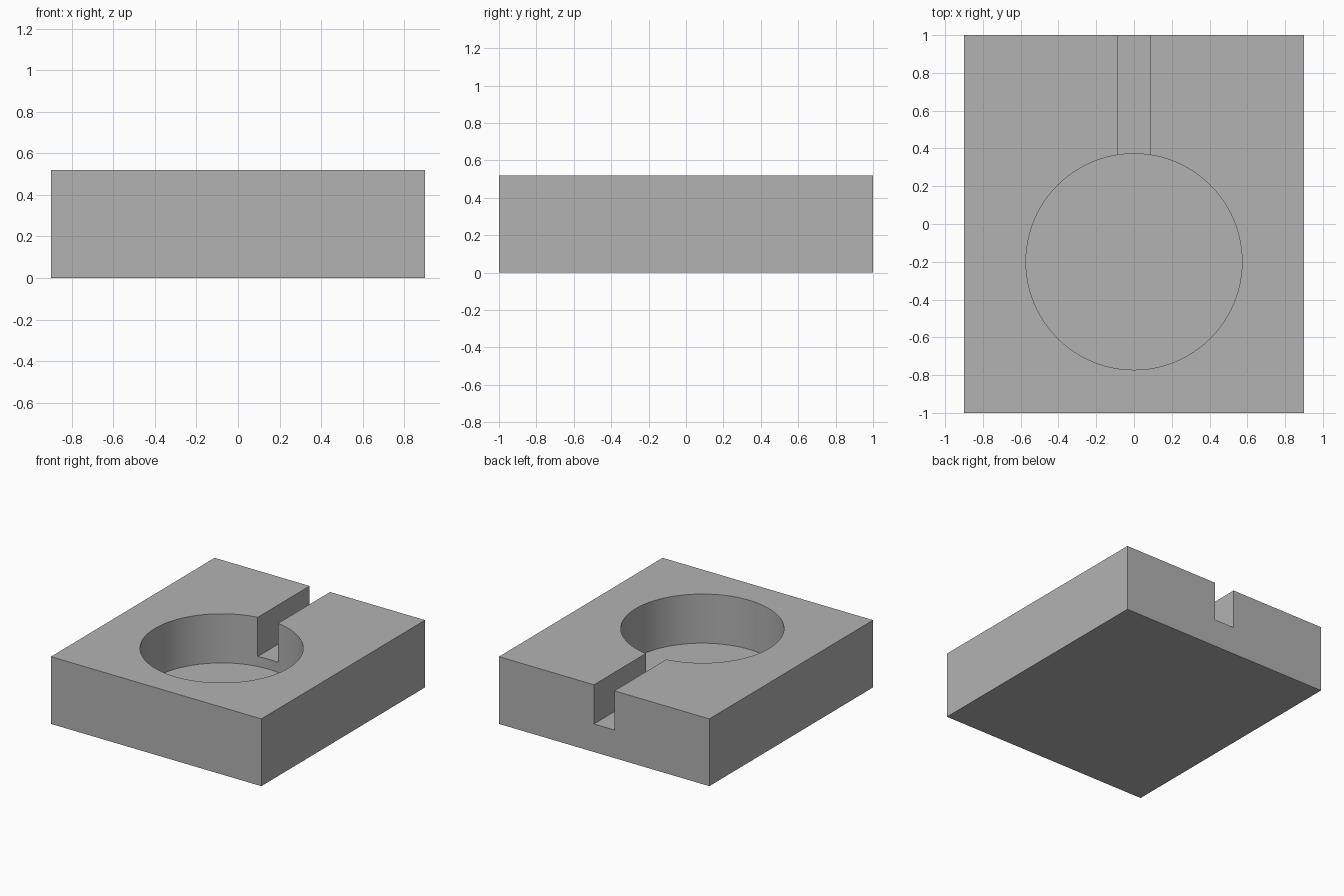
import bpy
from math import radians

default = bpy.data.objects.get("Cube")
if default:
    bpy.data.objects.remove(default)

WIDTH, LENGTH, HEIGHT = 1.8, 2.0, 0.52
POCKET_RADIUS, POCKET_Y, POCKET_FLOOR = 0.572, -0.2, 0.14
SLOT_WIDTH, SLOT_FLOOR = 0.174, 0.217
OVER = 0.2  # how far cutters stick out of the block


def box(name, size, center):
    bpy.ops.mesh.primitive_cube_add(size=1, location=center)
    obj = bpy.context.object
    obj.name = name
    obj.scale = size
    bpy.ops.object.transform_apply(location=True, rotation=False, scale=True)
    return obj


def cut(target, cutter):
    """Subtract the cutter from the target, then discard it."""
    cutter.hide_render = True
    mod = target.modifiers.new("cut", "BOOLEAN")
    mod.operation = "DIFFERENCE"
    mod.solver = "EXACT"
    mod.object = cutter
    bpy.context.view_layer.objects.active = target
    bpy.ops.object.modifier_apply(modifier=mod.name)
    bpy.data.objects.remove(cutter)


# Rectangular block
block = box("block", (WIDTH, LENGTH, HEIGHT), (0, 0, HEIGHT / 2))

# Blind round pocket
depth = HEIGHT + OVER - POCKET_FLOOR
bpy.ops.mesh.primitive_cylinder_add(
    vertices=96, radius=POCKET_RADIUS, depth=depth,
    location=(0, POCKET_Y, POCKET_FLOOR + depth / 2))
pocket = bpy.context.object
pocket.name = "pocket_cutter"
cut(block, pocket)

# Slot from the pocket out through the back face
depth = HEIGHT + OVER - SLOT_FLOOR
run = LENGTH / 2 + OVER - POCKET_Y
slot = box("slot_cutter", (SLOT_WIDTH, run, depth),
           (0, POCKET_Y + run / 2, SLOT_FLOOR + depth / 2))
cut(block, slot)

# Grey material
grey = bpy.data.materials.new("plain grey")
grey.use_nodes = True
color = (0.448, 0.448, 0.448, 1)
grey.diffuse_color = color
grey.node_tree.nodes["Principled BSDF"].inputs["Base Color"].default_value = color
block.data.materials.clear()
block.data.materials.append(grey)

# Smooth pocket wall, sharp edges elsewhere
bpy.ops.object.select_all(action="DESELECT")
block.select_set(True)
bpy.context.view_layer.objects.active = block
bpy.ops.object.shade_smooth_by_angle(angle=radians(30))
